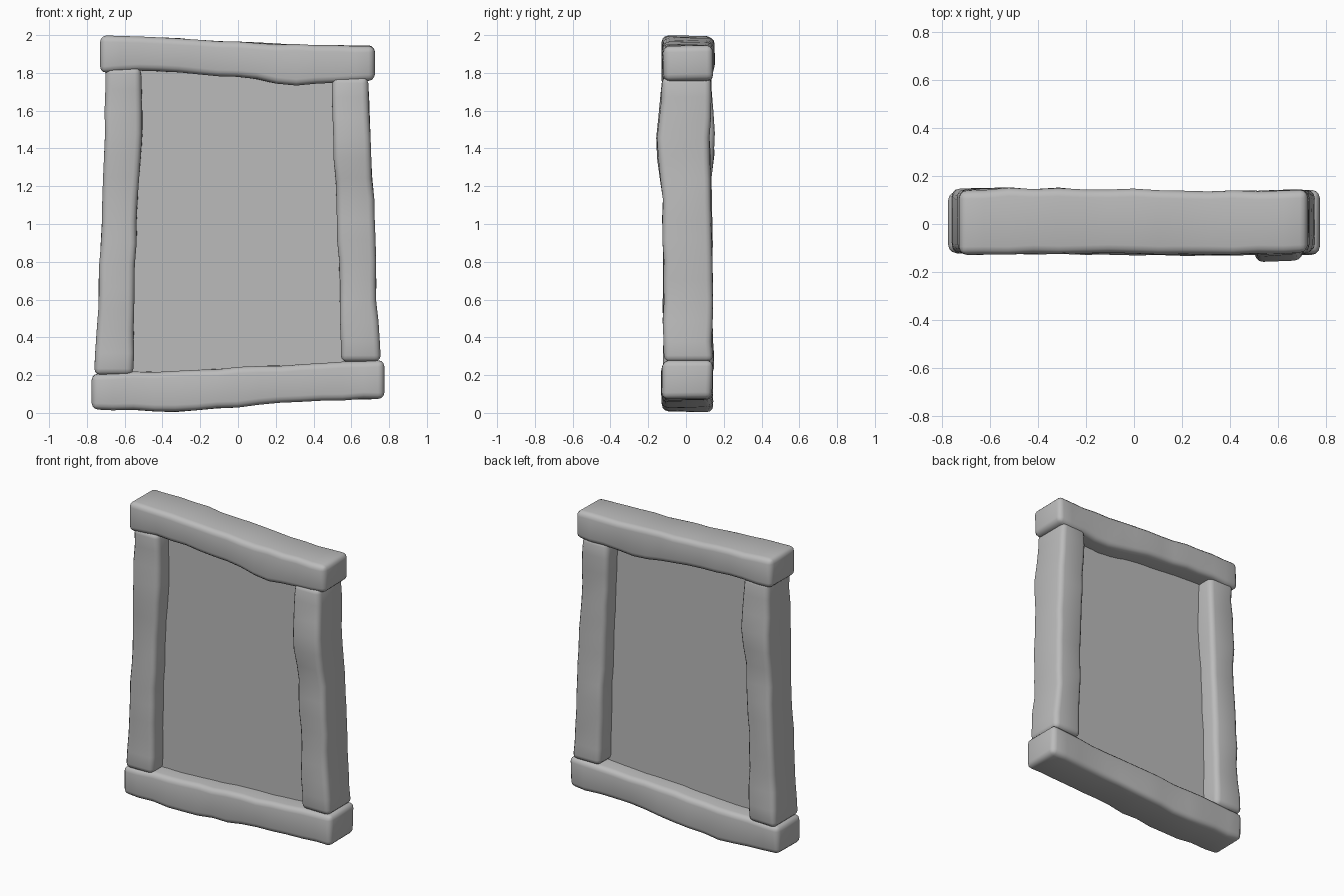
import bpy, bmesh, math, random
from mathutils import Vector

random.seed(4)
if "Cube" in bpy.data.objects:
    bpy.data.objects.remove(bpy.data.objects["Cube"])

GREY = (0.5, 0.5, 0.5, 1)
stone = bpy.data.materials.new("plain grey")
stone.use_nodes = True
stone.diffuse_color = GREY
stone.node_tree.nodes["Principled BSDF"].inputs["Base Color"].default_value = GREY


def finish(name, bm):
    """Turn a bmesh into a named, coloured, smooth object."""
    bmesh.ops.recalc_face_normals(bm, faces=bm.faces)
    mesh = bpy.data.meshes.new(name)
    bm.to_mesh(mesh)
    bm.free()
    mesh.materials.append(stone)
    obj = bpy.data.objects.new(name, mesh)
    bpy.context.collection.objects.link(obj)
    bpy.ops.object.select_all(action="DESELECT")
    obj.select_set(True)
    bpy.context.view_layer.objects.active = obj
    return obj


def sample(stations, t):
    """Smoothly interpolate the station values at position t."""
    for a, b in zip(stations, stations[1:]):
        if t <= b[0]:
            f = (t - a[0]) / (b[0] - a[0])
            f = f * f * (3 - 2 * f) * 0.5 + f * 0.5
            return [p + (q - p) * f for p, q in zip(a[1:], b[1:])]
    return stations[-1][1:]


def beam(name, stations, upright, steps=14):
    """Loft a hand-hewn beam; a station is (along, low, high, front, back)."""
    bm = bmesh.new()
    start, end = stations[0][0], stations[-1][0]
    rings = []
    for i in range(steps + 1):
        t = start + (end - start) * i / steps
        low, high, front, back = sample(stations, t)
        ring = []
        for across, depth in ((low, front), (high, front), (high, back), (low, back)):
            across += random.uniform(-0.004, 0.004)
            depth += random.uniform(-0.006, 0.006)
            ring.append(bm.verts.new((across, depth, t) if upright else (t, depth, across)))
        rings.append(ring)
    for a, b in zip(rings, rings[1:]):
        for k in range(4):
            bm.faces.new((a[k], a[(k + 1) % 4], b[(k + 1) % 4], b[k]))
    bm.faces.new(rings[0])
    bm.faces.new(rings[-1])
    obj = finish(name, bm)
    # worn, rounded edges
    bevel = obj.modifiers.new("worn edges", "BEVEL")
    bevel.width = 0.034
    bevel.segments = 3
    bevel.limit_method = "ANGLE"
    bevel.angle_limit = math.radians(45)
    bpy.ops.object.modifier_apply(modifier=bevel.name)
    bpy.ops.object.shade_smooth_by_angle(angle=math.radians(40))
    return obj


# horizontal beams
beam("top_beam", [
    (-0.73, 1.80, 2.00, -0.125, 0.14),
    (-0.50, 1.81, 1.99, -0.125, 0.15),
    (0.00, 1.78, 1.965, -0.12, 0.145),
    (0.28, 1.735, 1.95, -0.13, 0.13),
    (0.50, 1.75, 1.945, -0.12, 0.14),
    (0.725, 1.76, 1.945, -0.12, 0.145)], False)
beam("bottom_beam", [
    (-0.775, 0.02, 0.21, -0.12, 0.13),
    (-0.30, 0.005, 0.22, -0.125, 0.14),
    (0.00, 0.03, 0.24, -0.125, 0.14),
    (0.30, 0.06, 0.255, -0.13, 0.13),
    (0.775, 0.075, 0.28, -0.125, 0.14)], False)

# upright posts
beam("right_post", [
    (0.20, -0.76, -0.555, -0.125, 0.145),
    (0.60, -0.74, -0.55, -0.12, 0.14),
    (1.20, -0.715, -0.53, -0.12, 0.135),
    (1.45, -0.705, -0.505, -0.125, 0.15),
    (1.83, -0.70, -0.51, -0.12, 0.13)], True)
beam("left_post", [
    (0.27, 0.545, 0.755, -0.12, 0.14),
    (0.60, 0.54, 0.735, -0.12, 0.14),
    (1.10, 0.52, 0.72, -0.125, 0.13),
    (1.42, 0.505, 0.70, -0.155, 0.13),
    (1.78, 0.495, 0.69, -0.125, 0.13)], True)

# thin panel filling the opening
bm = bmesh.new()
outline = [(-0.66, 0.12), (0.66, 0.16), (0.60, 1.85), (-0.61, 1.90)]
face = bm.faces.new([bm.verts.new((x, -0.01, z)) for x, z in outline])
extruded = bmesh.ops.extrude_face_region(bm, geom=[face])
bmesh.ops.translate(bm, vec=Vector((0, 0.03, 0)),
                    verts=[g for g in extruded["geom"] if isinstance(g, bmesh.types.BMVert)])
finish("panel", bm)
